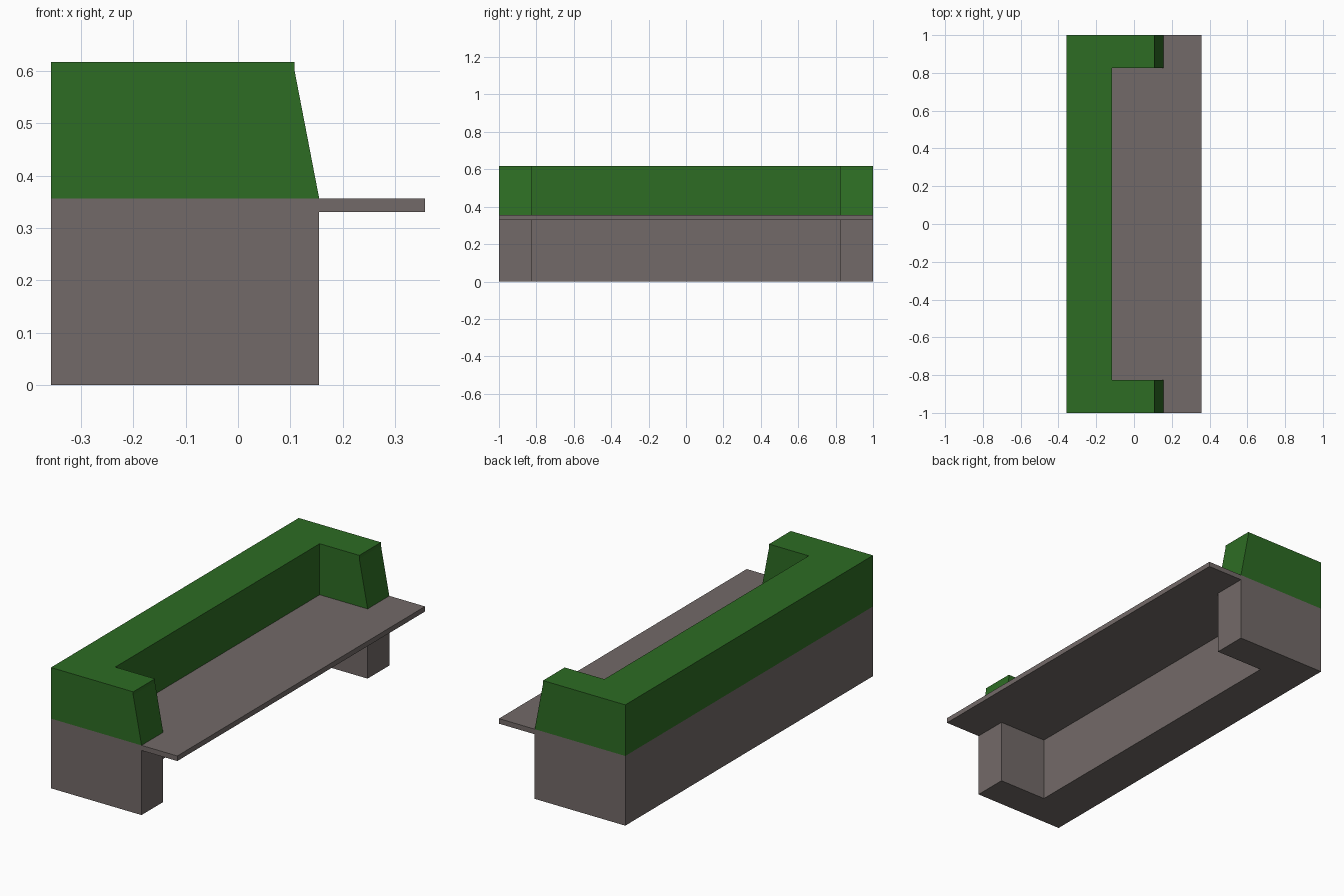
import bpy, bmesh

if "Cube" in bpy.data.objects:
    bpy.data.objects.remove(bpy.data.objects["Cube"])

BACK, INNER, FRONT = -0.357, -0.116, 0.155   # x positions
END, ARM = 1.0, 0.825                        # y outer end, arm inner face


def material(name, rgb):
    m = bpy.data.materials.new(name)
    m.diffuse_color = (*rgb, 1)
    m.use_nodes = True
    m.node_tree.nodes["Principled BSDF"].inputs["Base Color"].default_value = m.diffuse_color
    return m


stone = material("warm grey stone", (0.171, 0.144, 0.138))
green = material("hedge green", (0.026, 0.150, 0.017))


def stacked_prism(name, rings, mat):
    """Solid made by joining matching horizontal outlines, bottom to top."""
    bm = bmesh.new()
    loops = [[bm.verts.new(p) for p in ring] for ring in rings]
    n = len(loops[0])
    bm.faces.new(loops[0])
    bm.faces.new(loops[-1])
    for a, b in zip(loops, loops[1:]):
        for i in range(n):
            j = (i + 1) % n
            bm.faces.new((a[i], a[j], b[j], b[i]))
    bmesh.ops.recalc_face_normals(bm, faces=bm.faces)
    mesh = bpy.data.meshes.new(name)
    bm.to_mesh(mesh)
    bm.free()
    mesh.materials.append(mat)
    ob = bpy.data.objects.new(name, mesh)
    bpy.context.collection.objects.link(ob)
    return ob


def u_outline(front, z):
    half = [(BACK, END), (front, END), (front, ARM), (INNER, ARM)]
    pts = half + [(x, -y) for x, y in reversed(half)]
    return [(x, y, z) for x, y in pts]


def box_outline(x0, x1, z):
    return [(x0, -END, z), (x1, -END, z), (x1, END, z), (x0, END, z)]


# U-shaped stone planter base
stacked_prism("planter_base", [u_outline(FRONT, z) for z in (0, 0.33)], stone)

# Thin seat slab, overhanging the base at the front
stacked_prism("seat_slab", [box_outline(BACK, 0.357, z) for z in (0.33, 0.356)], stone)

# Hedge with sloping arm fronts and a short upright top lip
stacked_prism("hedge", [u_outline(FRONT, 0.356), u_outline(0.108, 0.6),
                        u_outline(0.108, 0.617)], green)
